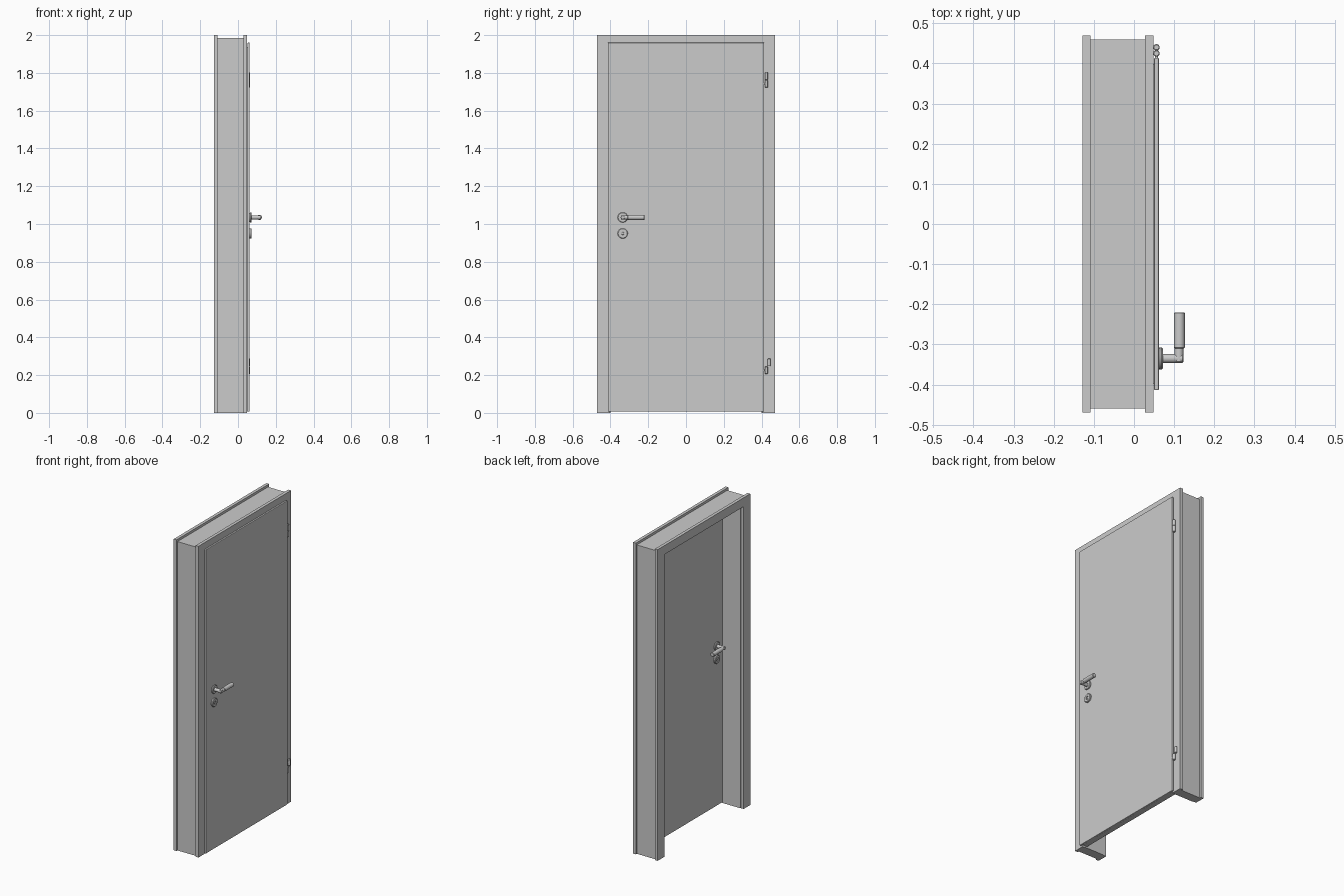
import bpy, bmesh, math
from mathutils import Vector

if "Cube" in bpy.data.objects:
    bpy.data.objects.remove(bpy.data.objects["Cube"])

grey = bpy.data.materials.new("light grey")
grey.diffuse_color = (0.6, 0.6, 0.6, 1)
grey.use_nodes = True
grey.node_tree.nodes["Principled BSDF"].inputs["Base Color"].default_value = grey.diffuse_color


def finish(bm, name, smooth=False, bevel=0.0):
    bmesh.ops.recalc_face_normals(bm, faces=bm.faces)
    me = bpy.data.meshes.new(name)
    bm.to_mesh(me)
    bm.free()
    ob = bpy.data.objects.new(name, me)
    bpy.context.collection.objects.link(ob)
    me.materials.append(grey)
    if bevel:
        m = ob.modifiers.new("bevel", 'BEVEL')
        m.width, m.segments = bevel, 3
        m.limit_method, m.angle_limit = 'ANGLE', math.radians(50)
    if smooth:
        bpy.ops.object.select_all(action='DESELECT')
        ob.select_set(True)
        bpy.context.view_layer.objects.active = ob
        bpy.ops.object.shade_smooth_by_angle(angle=math.radians(40))
    return ob


def extrude_x(name, yz, x0, x1):
    """Extrude a closed y-z outline from x0 to x1."""
    bm = bmesh.new()
    f = bm.faces.new([bm.verts.new((x0, y, z)) for y, z in yz])
    r = bmesh.ops.extrude_face_region(bm, geom=[f])
    vs = [v for v in r['geom'] if isinstance(v, bmesh.types.BMVert)]
    bmesh.ops.translate(bm, verts=vs, vec=(x1 - x0, 0, 0))
    return finish(bm, name)


def portal(name, outer_y, outer_z, inner_y, inner_z, x0, x1):
    o, t, i, u = outer_y, outer_z, inner_y, inner_z
    return extrude_x(name, [(-o, 0), (-o, t), (o, t), (o, 0), (i, 0), (i, u), (-i, u), (-i, 0)], x0, x1)


def lathe(name, profile, origin, axis, n=32):
    """Revolve (radius, distance) points about an axis."""
    bm = bmesh.new()
    q = Vector((0, 0, 1)).rotation_difference(Vector(axis))
    rings = []
    for r, d in profile:
        rings.append([bm.verts.new(Vector(origin) + q @ Vector((r * math.cos(2 * math.pi * k / n),
                      r * math.sin(2 * math.pi * k / n), d))) for k in range(n)])
    for a, b in zip(rings, rings[1:]):
        for k in range(n):
            bm.faces.new((a[k], a[(k + 1) % n], b[(k + 1) % n], b[k]))
    bm.faces.new(rings[0])
    bm.faces.new(rings[-1])
    return finish(bm, name, True)


def rod(name, r, length, origin, axis, c=0.002):
    return lathe(name, [(r - c, 0), (r, c), (r, length - c), (r - c, length)], origin, axis)


# frame: lining between two wider architraves
portal("front_architrave", 0.47, 2.0, 0.403, 1.945, 0.028, 0.048)
portal("frame_lining", 0.46, 1.985, 0.40, 1.94, -0.108, 0.028)
portal("back_architrave", 0.47, 2.0, 0.403, 1.943, -0.128, -0.108)

# door leaf: core inside the frame, lip overlapping its front
extrude_x("leaf_core", [(-0.398, 0.007), (-0.398, 1.938), (0.398, 1.938), (0.398, 0.007)], 0.019, 0.052)
lip = extrude_x("leaf_lip", [(-0.414, 0.007), (-0.414, 1.96), (0.414, 1.96), (0.414, 0.007)], 0.05, 0.062)
m = lip.modifiers.new("bevel", 'BEVEL')
m.width, m.segments = 0.003, 2

# handles and keyhole plates on both sides
HY, HZ, KZ = -0.335, 1.035, 0.95
for side, x, s in (("front", 0.062, 1), ("back", 0.019, -1)):
    ax = (s, 0, 0)
    rod(side + "_handle_rose", 0.027, 0.010, (x, HY, HZ), ax, 0.003)
    rod(side + "_handle_neck", 0.011, 0.061, (x, HY, HZ), ax)
    rod(side + "_handle_elbow", 0.011, 0.045, (x + s * 0.050, HY - 0.009, HZ), (0, 1, 0))
    rod(side + "_handle_grip", 0.0135, 0.090, (x + s * 0.051, -0.31, HZ), (0, 1, 0))
    # plate with a recessed lock opening
    lathe(side + "_keyhole_plate", [(0.027, 0), (0.027, 0.007), (0.024, 0.010), (0.011, 0.010), (0.011, 0.003)],
          (x, HY, KZ), ax)
    rod(side + "_lock_cylinder", 0.0075, 0.009, (x, HY, KZ), ax, 0.001)

# hinges: one barrel half on the leaf, one on the frame
for name, z, y2 in (("upper", 1.722, 0.425), ("lower", 0.206, 0.440)):
    for part, y, zz in (("leaf", 0.425, z), ("frame", y2, z + 0.041)):
        rod(f"{name}_hinge_{part}_barrel", 0.008, 0.040, (0.056, y, zz), (0, 0, 1))
    rod(name + "_hinge_leaf_pin", 0.004, 0.022, (0.056, 0.403, z + 0.02), (0, 1, 0), 0.001)
    rod(name + "_hinge_frame_pin", 0.004, 0.020, (0.036, y2, z + 0.061), (1, 0, 0), 0.001)
